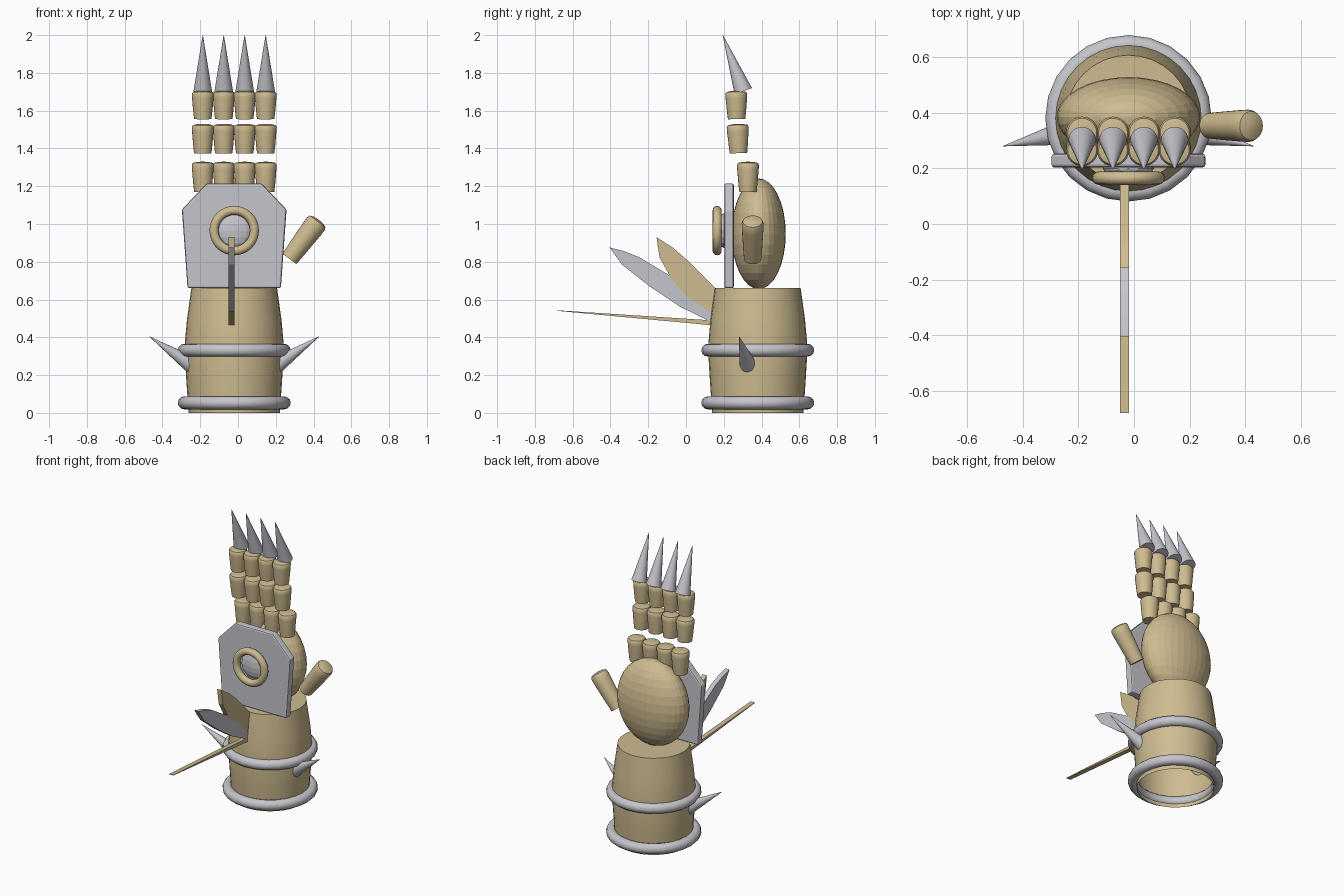
import bpy, bmesh, math
from mathutils import Vector

if "Cube" in bpy.data.objects:
    bpy.data.objects.remove(bpy.data.objects["Cube"], do_unlink=True)

CX, CY = -0.02, 0.38   # axis of the arm


def material(name, rgb):
    m = bpy.data.materials.new(name)
    m.use_nodes = True
    m.diffuse_color = (*rgb, 1)
    m.node_tree.nodes["Principled BSDF"].inputs["Base Color"].default_value = (*rgb, 1)
    return m


TAN = material("tan", (0.62, 0.50, 0.28))
STEEL = material("steel", (0.56, 0.56, 0.61))


def finish(name, mat, smooth=True):
    ob = bpy.context.object
    ob.name = ob.data.name = name
    ob.data.materials.append(mat)
    if smooth:
        bpy.ops.object.shade_smooth_by_angle(angle=math.radians(40))
    return ob


def add_mesh(name, bm, mat, smooth=True):
    bmesh.ops.recalc_face_normals(bm, faces=bm.faces)
    me = bpy.data.meshes.new(name)
    bm.to_mesh(me)
    bm.free()
    ob = bpy.data.objects.new(name, me)
    bpy.context.collection.objects.link(ob)
    bpy.ops.object.select_all(action='DESELECT')
    ob.select_set(True)
    bpy.context.view_layer.objects.active = ob
    return finish(name, mat, smooth)


def lathe(name, profile, start, end, mat, segments=32, cap_start=True):
    """Revolve (radius, fraction) points about the line from start to end."""
    start, end = Vector(start), Vector(end)
    axis = end - start
    turn = axis.to_track_quat('Z', 'Y')
    bm = bmesh.new()
    rings = []
    for r, t in profile:
        rings.append([bm.verts.new(start + axis * t + turn @ Vector(
            (r * math.cos(a), r * math.sin(a), 0)))
            for a in (math.tau * i / segments for i in range(segments))])
    for a, b in zip(rings, rings[1:]):
        for i in range(segments):
            j = (i + 1) % segments
            bm.faces.new((a[i], a[j], b[j], b[i]))
    if cap_start:
        bm.faces.new(rings[0])
    bm.faces.new(rings[-1])
    return add_mesh(name, bm, mat)


def spike(name, base, tip, radius, mat):
    return lathe(name, [(radius, 0), (0.0008, 1)], base, tip, mat, 24)


def slab(name, outline, place, depth, mat, smooth=False):
    """Extrude a flat outline by a depth vector."""
    bm = bmesh.new()
    face = bm.faces.new([bm.verts.new(place(u, v)) for u, v in outline])
    made = bmesh.ops.extrude_face_region(bm, geom=[face])["geom"]
    bmesh.ops.translate(bm, vec=depth, verts=[g for g in made if isinstance(g, bmesh.types.BMVert)])
    return add_mesh(name, bm, mat, smooth)


def ellipsoid(name, center, radii, mat, segments, rings, smooth):
    bpy.ops.mesh.primitive_uv_sphere_add(segments=segments, ring_count=rings, radius=1, location=center)
    bpy.context.object.scale = radii
    bpy.ops.object.transform_apply(location=False, rotation=False, scale=True)
    return finish(name, mat, smooth)


def ring(name, center, major, minor, mat, rotation=(0, 0, 0), segments=24):
    bpy.ops.mesh.primitive_torus_add(major_segments=segments, minor_segments=12, major_radius=major,
                                     minor_radius=minor, location=center, rotation=rotation)
    return finish(name, mat)


# Forearm cuff, open underneath, with two bands
lathe("cuff", [(0.242, 0), (0.253, 0.25), (0.264, 0.52), (0.25, 0.75), (0.227, 1)],
      (CX, CY, 0), (CX, CY, 0.66), TAN, cap_start=False)
ring("lower_band", (CX, CY, 0.053), 0.265, 0.034, STEEL)
ring("upper_band", (CX, CY, 0.332), 0.265, 0.034, STEEL)

# Side spikes
for side, word in ((1, "left"), (-1, "right")):
    spike(word + "_cuff_spike", (CX + side * 0.22, 0.33, 0.25),
          (CX + side * 0.45, 0.28, 0.405), 0.046, STEEL)

# Faceted palm
ellipsoid("palm", (CX, 0.385, 0.948), (0.258, 0.143, 0.293), TAN, 32, 16, False)

# Back-of-hand plate with clipped corners
half = [(0.247, 0.66), (0.277, 1.077), (0.145, 1.215)]
outline = half + [(-x, z) for x, z in reversed(half)]
plate = slab("hand_plate", outline, lambda u, v: (CX + u, 0.203, v), (0, 0.05, 0), STEEL)
bevel = plate.modifiers.new("Bevel", 'BEVEL')
bevel.width = 0.01
bevel.segments = 2

# Medallion
ring("medallion_ring", (CX, 0.165, 0.965), 0.107, 0.024, TAN, (math.pi / 2, 0, 0), 32)
ellipsoid("medallion_gem", (CX, 0.2, 0.965), (0.092, 0.032, 0.092), STEEL, 16, 8, False)

# Fingers, claws and thumb
joint = [(0.046, 0), (0.051, 0.3), (0.057, 0.75), (0.058, 0.9), (0.052, 0.96), (0.03, 0.99), (0.004, 1)]
rows = [("lower", 0.328, 1.17, 0.328, 1.33),
        ("middle", 0.278, 1.375, 0.273, 1.53),
        ("upper", 0.268, 1.555, 0.266, 1.705)]
for i in range(4):
    x = CX + (i - 1.5) * 0.111
    for word, y0, z0, y1, z1 in rows:
        lathe(f"finger_{i + 1}_{word}_joint", joint, (x, y0, z0), (x, y1, z1), TAN, 24)
    spike(f"claw_{i + 1}", (x, 0.303, 1.703), (x, 0.195, 2.0), 0.049, STEEL)
lathe("thumb", joint, (0.272, 0.353, 0.815), (0.428, 0.353, 1.022), TAN, 24)

# Fan of three blades
blades = {
    "upper_blade": (TAN, [(-0.156, 0.93), (-0.07, 0.875), (0.02, 0.797), (0.155, 0.66), (0.2, 0.6),
                          (0.18, 0.5), (0.0, 0.62), (-0.077, 0.71), (-0.14, 0.823)]),
    "middle_blade": (STEEL, [(-0.405, 0.876), (-0.33, 0.857), (-0.245, 0.823), (-0.077, 0.722),
                             (0.145, 0.59), (0.19, 0.55), (0.18, 0.46), (0.145, 0.475),
                             (-0.035, 0.564), (-0.193, 0.67), (-0.34, 0.786)]),
    "lower_blade": (TAN, [(-0.68, 0.543), (0.18, 0.487), (0.18, 0.46), (-0.68, 0.54)]),
}
for name, (mat, points) in blades.items():
    slab(name, points, lambda u, v: (-0.05, u, v), (0.032, 0, 0), mat)
